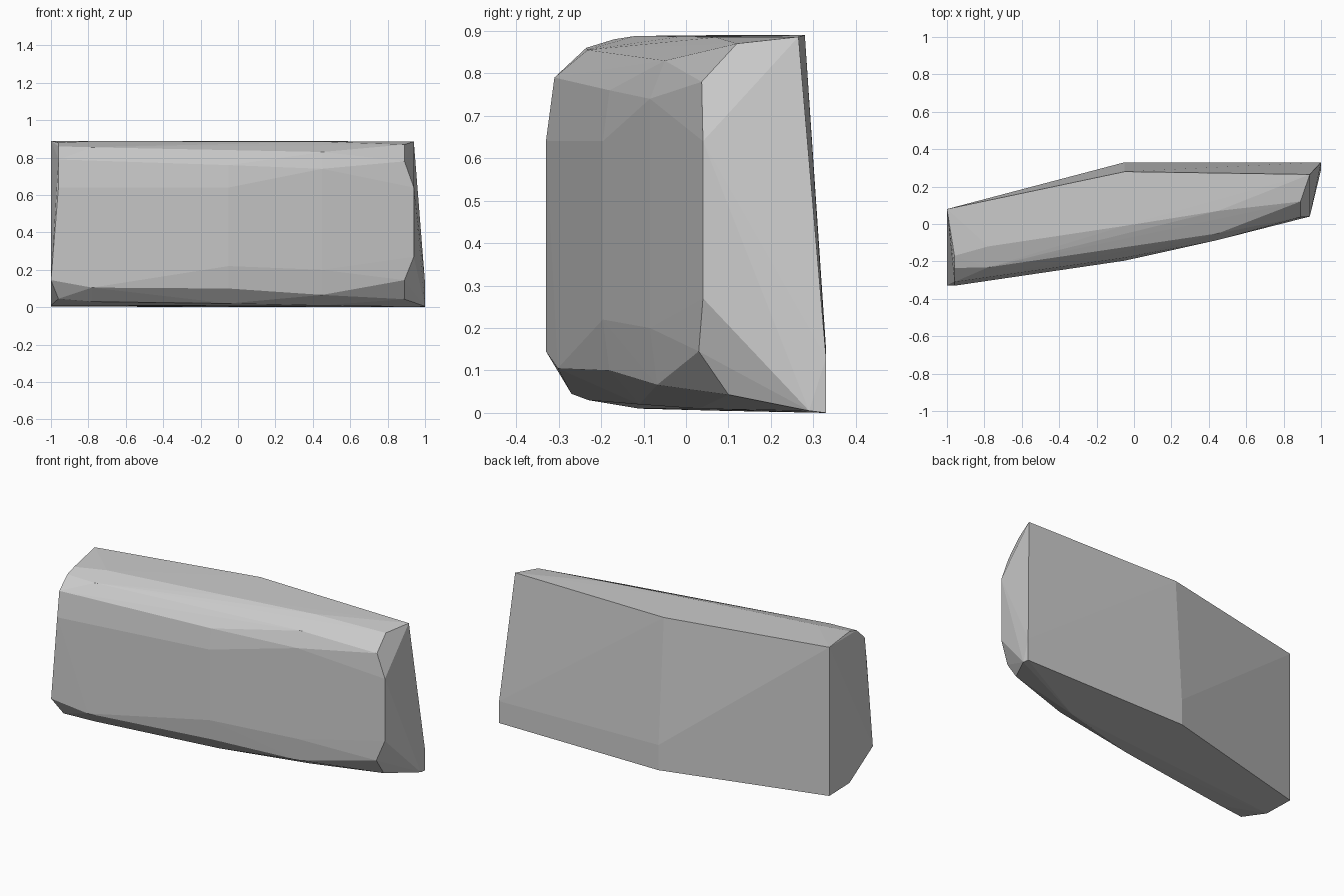
import bpy
import bmesh

# Cross-sections along the slab: x -> (y, z) outline points
SECTIONS = {
    -1.00: [(0.08, 0.005), (0.08, 0.89), (-0.33, 0.145), (-0.11, 0.01)],
    -0.96: [(-0.17, 0.88), (-0.235, 0.86), (-0.31, 0.79), (-0.33, 0.64), (-0.27, 0.045)],
    -0.78: [(-0.12, 0.888), (-0.232, 0.855), (-0.302, 0.105), (-0.23, 0.03)],
    -0.05: [(0.33, 0.0), (0.33, 0.15), (0.28, 0.89), (-0.01, 0.887), (-0.11, 0.845),
            (-0.18, 0.76), (-0.196, 0.64), (-0.196, 0.22), (-0.18, 0.1), (-0.11, 0.02)],
    0.45: [(0.07, 0.885), (-0.05, 0.83), (-0.085, 0.74), (-0.085, 0.2),
           (-0.068, 0.066), (0.03, 0.01)],
    0.89: [(0.12, 0.87), (0.037, 0.78), (0.03, 0.145), (0.10, 0.043)],
    0.94: [(0.265, 0.886), (0.04, 0.64), (0.04, 0.27)],
    1.00: [(0.33, 0.0), (0.33, 0.13), (0.29, 0.005)],
}

# Faceted stone slab wrapped around the sections
bm = bmesh.new()
for x, outline in SECTIONS.items():
    for y, z in outline:
        bm.verts.new((x, y, z))
hull = bmesh.ops.convex_hull(bm, input=bm.verts)
loose = {g for g in hull["geom_interior"] + hull["geom_unused"]
         if isinstance(g, bmesh.types.BMVert)}
bmesh.ops.delete(bm, geom=list(loose), context='VERTS')
bmesh.ops.recalc_face_normals(bm, faces=bm.faces)

mesh = bpy.data.meshes.new("stone_slab")
bm.to_mesh(mesh)
bm.free()
slab = bpy.data.objects.new("stone_slab", mesh)
bpy.context.collection.objects.link(slab)

# Plain grey stone
grey = bpy.data.materials.new("stone_grey")
grey.diffuse_color = (0.6, 0.6, 0.6, 1)
mesh.materials.append(grey)
